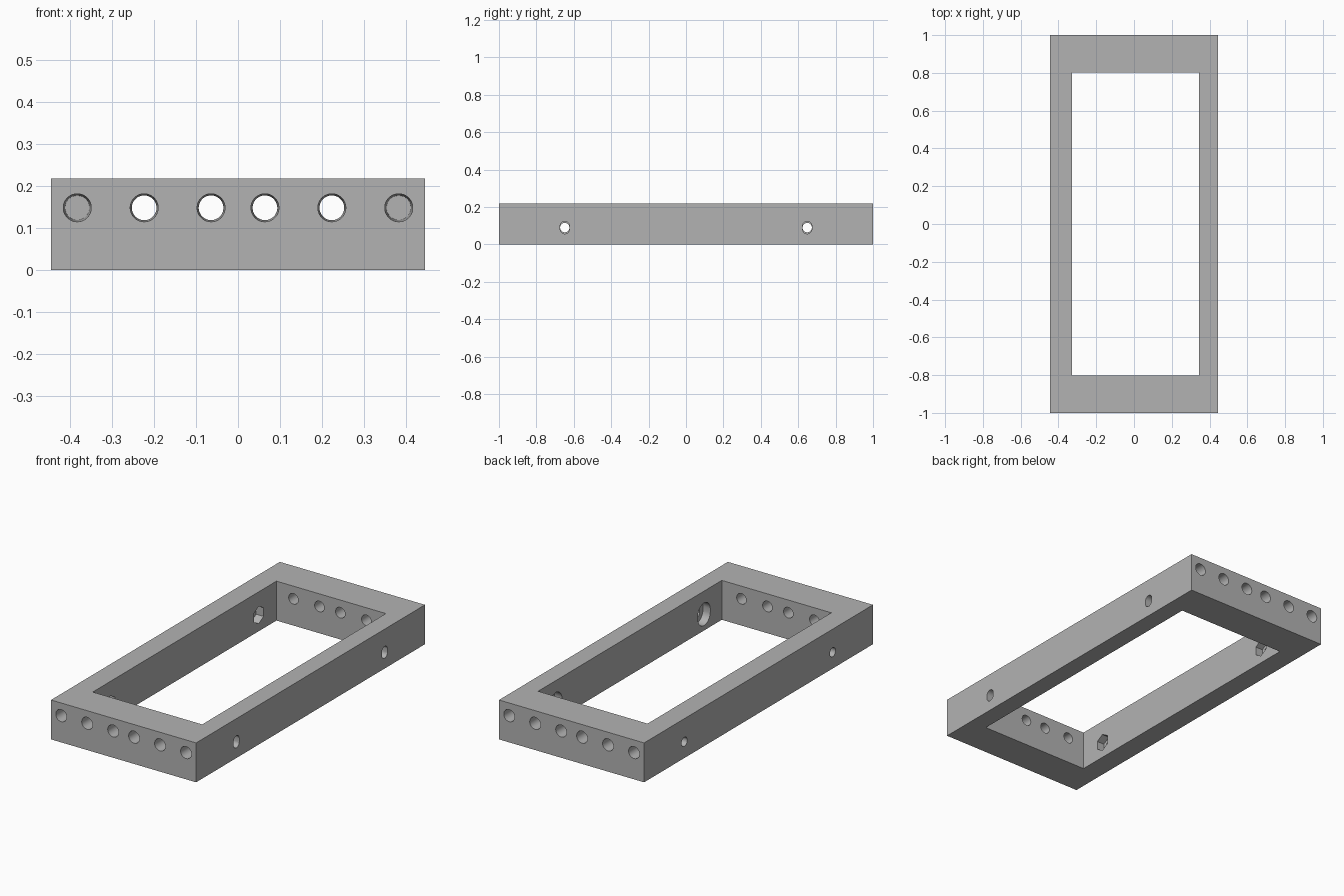
import bpy, bmesh
from math import sin, cos, pi

if "Cube" in bpy.data.objects:
    bpy.data.objects.remove(bpy.data.objects["Cube"], do_unlink=True)

HALF_X, HALF_Y, HEIGHT = 0.444, 1.0, 0.218
INNER_RIGHT, INNER_LEFT, INNER_Y = -0.327, 0.343, 0.803
PEG_Z, BOLT_Z, BOLT_Y = 0.148, 0.09, 0.648

grey = bpy.data.materials.new("mid grey")
grey.use_nodes = True
grey.diffuse_color = (0.45, 0.45, 0.45, 1)
grey.node_tree.nodes["Principled BSDF"].inputs["Base Color"].default_value = (0.45, 0.45, 0.45, 1)


def rectangle(u0, u1, v0, v1):
    return [(u0, v0), (u1, v0), (u1, v1), (u0, v1)]


def rounded(u, v, radius, stretch=0.0, sides=40):
    """Circle, or an upright slot when its halves are pulled apart by stretch."""
    points = []
    for i in range(sides):
        a = 2 * pi * (i + 0.5) / sides
        points.append((u + radius * cos(a),
                       v + radius * sin(a) + (stretch if sin(a) > 0 else -stretch)))
    return points


def hexagon(u, v, radius):
    return [(u + radius * sin(i * pi / 3), v + radius * cos(i * pi / 3)) for i in range(6)]


def loft(name, axis, start, end, outline, end_outline=None):
    """Solid along an axis between two matching outlines."""
    place = {"x": lambda u, v, w: (w, u, v),
             "y": lambda u, v, w: (u, w, v),
             "z": lambda u, v, w: (u, v, w)}[axis]
    bm = bmesh.new()
    a = [bm.verts.new(place(u, v, start)) for u, v in outline]
    b = [bm.verts.new(place(u, v, end)) for u, v in (end_outline or outline)]
    bm.faces.new(a)
    bm.faces.new(b)
    for i in range(len(a)):
        j = (i + 1) % len(a)
        bm.faces.new((a[i], a[j], b[j], b[i]))
    bmesh.ops.recalc_face_normals(bm, faces=bm.faces)
    mesh = bpy.data.meshes.new(name)
    bm.to_mesh(mesh)
    bm.free()
    mesh.materials.append(grey)
    obj = bpy.data.objects.new(name, mesh)
    bpy.context.collection.objects.link(obj)
    return obj


# Solid block of the frame
frame = loft("frame", "z", 0, HEIGHT, rectangle(-HALF_X, HALF_X, -HALF_Y, HALF_Y))

# Central opening, slightly off centre so one long rail is thicker
cutters = [loft("opening_cutter", "z", -0.1, HEIGHT + 0.1,
                rectangle(INNER_RIGHT, INNER_LEFT, -INNER_Y, INNER_Y))]

for side in (-1, 1):
    # Tapered peg holes in both end rails; the outermost pair stays blind
    for x in (0.064, 0.223, 0.382):
        for sx in (-1, 1):
            blind = x > 0.3
            inner = INNER_Y if blind else INNER_Y - 0.02
            cutters.append(loft("peg_hole_cutter", "y", side * 1.01, side * inner,
                                rounded(sx * x, PEG_Z, 0.0335),
                                rounded(sx * x, PEG_Z, 0.029)))
    y = side * BOLT_Y
    # Right rail: round bolt hole with a hexagonal nut pocket inside
    cutters.append(loft("bolt_hole_cutter", "x", -0.5, -0.3, rounded(y, BOLT_Z, 0.025)))
    cutters.append(loft("nut_pocket_cutter", "x", INNER_RIGHT - 0.045, -0.3,
                        hexagon(y, BOLT_Z, 0.048)))
    # Left rail: upright slot with a wide recess inside
    cutters.append(loft("bolt_slot_cutter", "x", 0.3, 0.5, rounded(y, BOLT_Z, 0.025, 0.008)))
    cutters.append(loft("head_recess_cutter", "x", 0.3, INNER_LEFT + 0.045,
                        rounded(y, BOLT_Z, 0.054, 0.008)))

# Cut everything out of the frame
bpy.ops.object.select_all(action="DESELECT")
bpy.context.view_layer.objects.active = frame
frame.select_set(True)
for cutter in cutters:
    cutter.hide_render = True
    cut = frame.modifiers.new("cut", "BOOLEAN")
    cut.operation = "DIFFERENCE"
    cut.solver = "EXACT"
    cut.object = cutter
    bpy.ops.object.modifier_apply(modifier=cut.name)
    bpy.data.objects.remove(cutter, do_unlink=True)

bpy.ops.object.shade_smooth_by_angle(angle=pi / 6)
